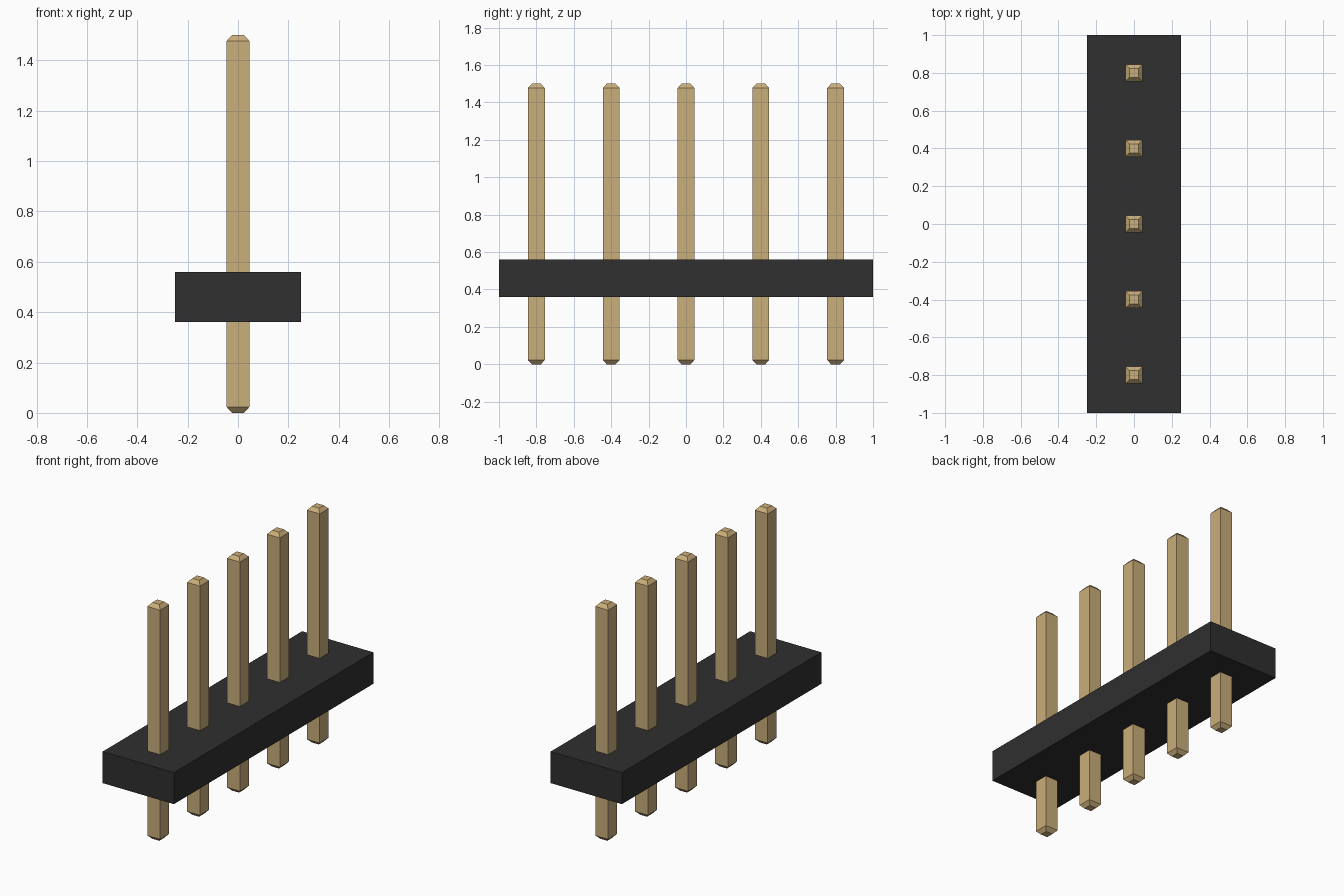
import bpy
import bmesh

if "Cube" in bpy.data.objects:
    bpy.data.objects.remove(bpy.data.objects["Cube"])


def material(name, rgb):
    m = bpy.data.materials.new(name)
    m.diffuse_color = (*rgb, 1)
    m.use_nodes = True
    m.node_tree.nodes["Principled BSDF"].inputs["Base Color"].default_value = m.diffuse_color
    return m


def square_loft(name, sections, y, mat):
    """Skin a stack of rectangles given as (z, half_x, half_y)."""
    bm = bmesh.new()
    rings = [[bm.verts.new((sx * hx, y + sy * hy, z))
              for sx, sy in ((-1, -1), (1, -1), (1, 1), (-1, 1))]
             for z, hx, hy in sections]
    for low, high in zip(rings, rings[1:]):
        for i in range(4):
            j = (i + 1) % 4
            bm.faces.new((low[i], low[j], high[j], high[i]))
    bm.faces.new(rings[0][::-1])
    bm.faces.new(rings[-1])
    mesh = bpy.data.meshes.new(name)
    bm.to_mesh(mesh)
    bm.free()
    mesh.materials.append(mat)
    obj = bpy.data.objects.new(name, mesh)
    bpy.context.collection.objects.link(obj)
    return obj


black = material("black plastic", (0.029, 0.029, 0.029))
gold = material("gold metal", (0.59, 0.425, 0.195))

# Insulating block
square_loft("housing", [(0.36, 0.25, 1.0), (0.56, 0.25, 1.0)], 0, black)

# Square pins with tapered tips at both ends
W, T, TIP, TOP = 0.045, 0.024, 0.023, 1.50
for n in range(5):
    square_loft(f"pin_{n + 1}",
                [(0, T, T), (TIP, W, W), (TOP - TIP, W, W), (TOP, T, T)],
                -0.8 + 0.4 * n, gold)
